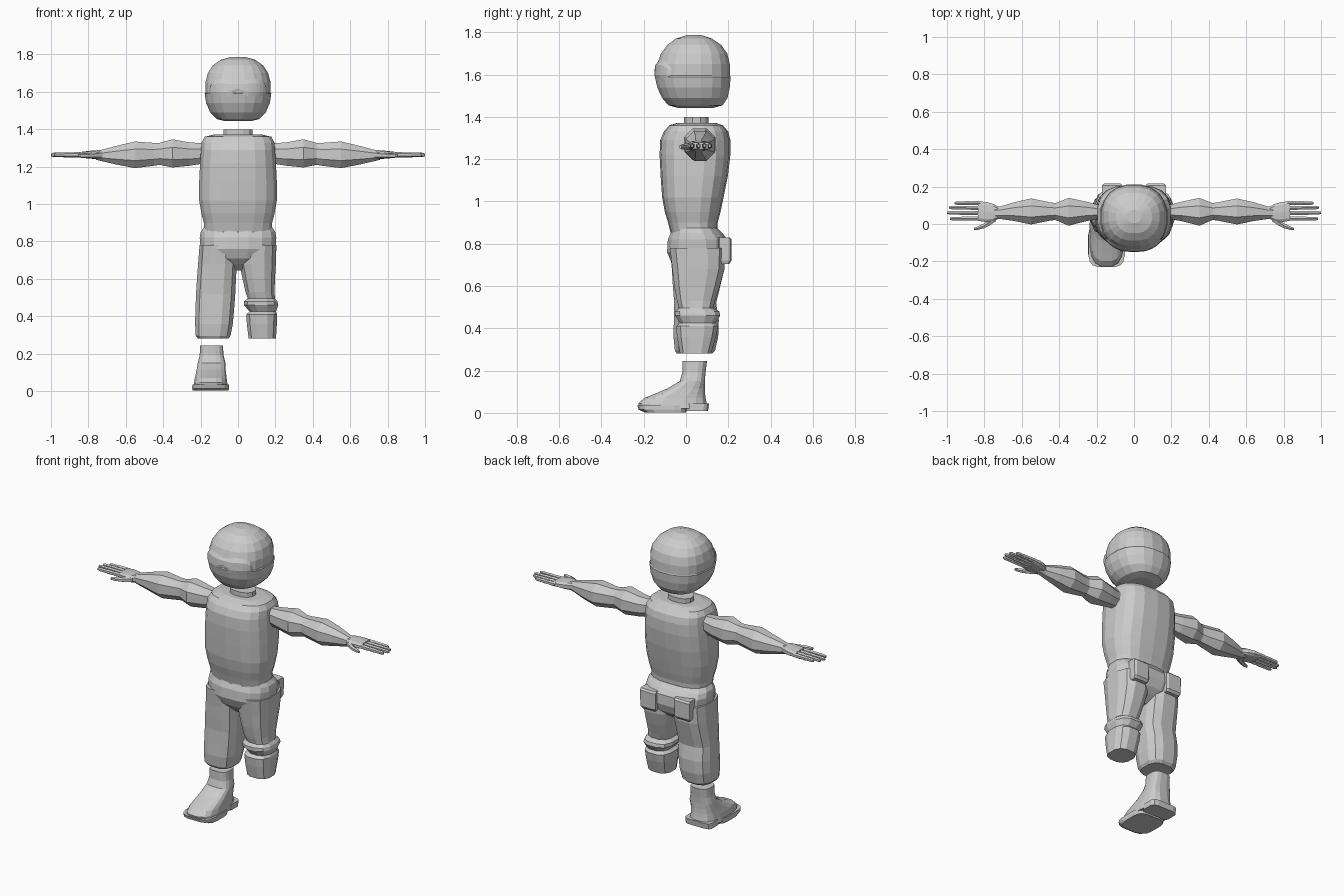
import bpy, bmesh, math

grey = bpy.data.materials.new("plain grey")
grey.diffuse_color = (0.6, 0.6, 0.6, 1)


def ring_point(row, ang, power):
    """Point on a superellipse that fills the row's bounds."""
    t, a0, a1, b0, b1 = row
    c, s = math.cos(ang), math.sin(ang)
    e = 2 / power
    a = (a0 + a1) / 2 + (a1 - a0) / 2 * math.copysign(abs(c) ** e, c)
    b = (b0 + b1) / 2 + (b1 - b0) / 2 * math.copysign(abs(s) ** e, s)
    return t, a, b


def finish(name, bm):
    bmesh.ops.recalc_face_normals(bm, faces=bm.faces)
    me = bpy.data.meshes.new(name)
    bm.to_mesh(me)
    bm.free()
    me.materials.append(grey)
    ob = bpy.data.objects.new(name, me)
    bpy.context.collection.objects.link(ob)
    return ob


def loft(name, rows, n=12, power=2.4, axis="z", side=1, phase=0.5):
    """Skin rings (t, a0, a1, b0, b1): z-axis a=x b=y; x-axis a=y b=z."""
    bm = bmesh.new()
    rings = []
    for row in rows:
        ring = []
        for i in range(n):
            t, a, b = ring_point(row, 2 * math.pi * (i + phase) / n, power)
            co = (a * side, b, t) if axis == "z" else (t * side, a, b)
            ring.append(bm.verts.new(co))
        rings.append(ring)
    for r, q in zip(rings, rings[1:]):
        for i in range(n):
            j = (i + 1) % n
            bm.faces.new((r[i], r[j], q[j], q[i]))
    bm.faces.new(rings[0])
    bm.faces.new(rings[-1])
    return finish(name, bm)


# head: rounded helmet shape with a seam at cheek height
head = [(1.443, -.07, .07, -.04, .13), (1.455, -.115, .115, -.085, .175),
        (1.49, -.15, .15, -.115, .198), (1.54, -.172, .172, -.138, .209),
        (1.59, -.180, .180, -.149, .213), (1.595, -.176, .176, -.143, .210),
        (1.65, -.176, .176, -.138, .209), (1.70, -.163, .163, -.12, .197),
        (1.74, -.137, .137, -.09, .168), (1.77, -.096, .096, -.05, .125),
        (1.787, -.04, .04, .005, .075)]
loft("head", head, n=20, power=2.35)


def head_row(z):
    for p, q in zip(head, head[1:]):
        if p[0] <= z <= q[0]:
            f = (z - p[0]) / (q[0] - p[0])
            return tuple(u + (v - u) * f for u, v in zip(p, q))


# visor: curved plate on the face with an arch over the nose
bm = bmesh.new()
cols, levels = 16, 4
grid = []
for i in range(cols + 1):
    u = -1 + 2 * i / cols
    low = 1.575 + .03 * max(0, 1 - abs(u) * 4) + .02 * u ** 6
    high = 1.655 + .015 * math.sin(abs(u) * math.pi) - .03 * u ** 6
    col = []
    for k in range(levels + 1):
        z = low + (high - low) * k / levels
        ang = -math.pi / 2 + u * 1.0
        z, x, y = ring_point(head_row(z), ang, 2.35)
        edge = k in (0, levels) or i in (0, cols)
        push = 1.0 if edge else 1.045
        col.append(bm.verts.new((x * push, .03 + (y - .03) * push, z)))
    grid.append(col)
for p, q in zip(grid, grid[1:]):
    for k in range(levels):
        bm.faces.new((p[k], q[k], q[k + 1], p[k + 1]))
finish("visor", bm)

# torso and collar
loft("torso", [
    (.82, -.18, .18, -.065, .145), (.90, -.185, .185, -.085, .15),
    (.95, -.198, .198, -.10, .163), (1.02, -.21, .21, -.113, .178),
    (1.12, -.21, .21, -.12, .198), (1.22, -.205, .205, -.125, .21),
    (1.29, -.20, .20, -.122, .21), (1.33, -.197, .197, -.105, .20),
    (1.36, -.18, .18, -.08, .175), (1.372, -.13, .13, -.04, .14)],
    n=18, power=2.7)
loft("neck", [(1.34, -.08, .08, -.01, .108), (1.40, -.08, .08, -.01, .108)], n=12)

# trousers: seat, long leg with loose hem, shorter-wrapped leg with knee band
loft("hips", [
    (.645, -.04, .04, .0, .10), (.68, -.10, .10, -.04, .15),
    (.71, -.175, .175, -.07, .182), (.76, -.203, .203, -.092, .20),
    (.82, -.208, .208, -.088, .198), (.85, -.203, .203, -.075, .175),
    (.875, -.186, .186, -.07, .15)], n=16, power=2.5)
loft("long_trouser_leg", [
    (.28, -.215, -.05, -.045, .125), (.295, -.228, -.038, -.055, .14),
    (.36, -.232, -.025, -.062, .155), (.44, -.23, -.018, -.06, .158),
    (.52, -.227, -.012, -.058, .145), (.60, -.222, -.008, -.065, .165),
    (.68, -.216, -.004, -.07, .185), (.78, -.208, -.01, -.08, .19)], power=2.8)
loft("short_trouser_leg", [
    (.28, .055, .205, -.03, .12), (.36, .045, .21, -.045, .145),
    (.41, .042, .212, -.05, .155), (.425, .06, .205, -.03, .14),
    (.46, .03, .218, -.055, .165), (.48, .03, .213, -.055, .16),
    (.495, .05, .20, -.035, .13), (.53, .038, .197, -.045, .14),
    (.60, .022, .20, -.058, .163), (.68, .006, .205, -.068, .185),
    (.78, .01, .208, -.08, .19)], power=2.6)
for s, label in ((1, "left"), (-1, "right")):
    loft(label + "_back_pocket", [
        (.705, .07, .165, .15, .205), (.72, .065, .17, .15, .216),
        (.82, .062, .172, .15, .217), (.83, .062, .172, .15, .207)],
        n=8, power=7, side=s)

# boot: ankle shaft flowing into the toe, with sole and heel
loft("boot", [
    (.02, -.24, -.052, -.222, .105), (.045, -.236, -.056, -.228, .10),
    (.07, -.232, -.06, -.20, .095), (.09, -.227, -.062, -.15, .092),
    (.115, -.222, -.065, -.09, .09), (.15, -.216, -.066, -.03, .09),
    (.19, -.206, -.076, -.018, .093), (.245, -.203, -.08, -.018, .10)],
    n=16, power=3)
loft("boot_sole", [(.002, -.243, -.05, -.195, .0), (.015, -.246, -.047, -.225, .005),
                   (.035, -.245, -.048, -.232, .01)], n=16, power=4)
loft("boot_heel", [(.01, -.236, -.056, -.005, .105), (.045, -.236, -.056, -.005, .11)],
     n=12, power=5)

# arms, palms, fingers
for s, label in ((1, "left"), (-1, "right")):
    loft(label + "_arm", [
        (.15, .02, .115, 1.215, 1.335), (.20, .022, .108, 1.21, 1.33),
        (.26, .01, .125, 1.20, 1.335), (.35, -.015, .145, 1.19, 1.352),
        (.42, .018, .115, 1.205, 1.332), (.45, .014, .12, 1.20, 1.332),
        (.55, -.008, .142, 1.187, 1.34), (.64, .012, .12, 1.205, 1.318),
        (.72, .025, .095, 1.225, 1.295), (.76, .028, .092, 1.235, 1.285)],
        n=8, power=2.1, axis="x", side=s)
    loft(label + "_palm", [
        (.72, .03, .09, 1.238, 1.285), (.75, .012, .108, 1.24, 1.288),
        (.79, .008, .12, 1.243, 1.285), (.835, .016, .122, 1.247, 1.28)],
        n=10, power=3, axis="x", side=s)
    for k, (y0, y1, tip) in enumerate(((.112, .112, .96), (.086, .088, .99),
                                       (.058, .06, 1.0), (.03, .028, .985))):
        length = tip - .82
        rows = []
        for f, r in ((0, .012), (.3, .0125), (.35, .011), (.6, .012),
                     (.65, .0105), (.92, .0105), (1, .006)):
            y = y0 + (y1 - y0) * f
            rows.append((.82 + length * f, y - r, y + r, 1.263 - r * 1.15, 1.263 + r * 1.15))
        loft(f"{label}_finger_{k + 1}", rows, n=6, power=2, axis="x", side=s)
    loft(label + "_thumb", [
        (.74, .01, .055, 1.242, 1.28), (.775, -.012, .03, 1.243, 1.277),
        (.80, -.024, .006, 1.246, 1.272), (.835, -.033, -.011, 1.247, 1.27),
        (.855, -.034, -.02, 1.25, 1.266)], n=6, power=2, axis="x", side=s)
